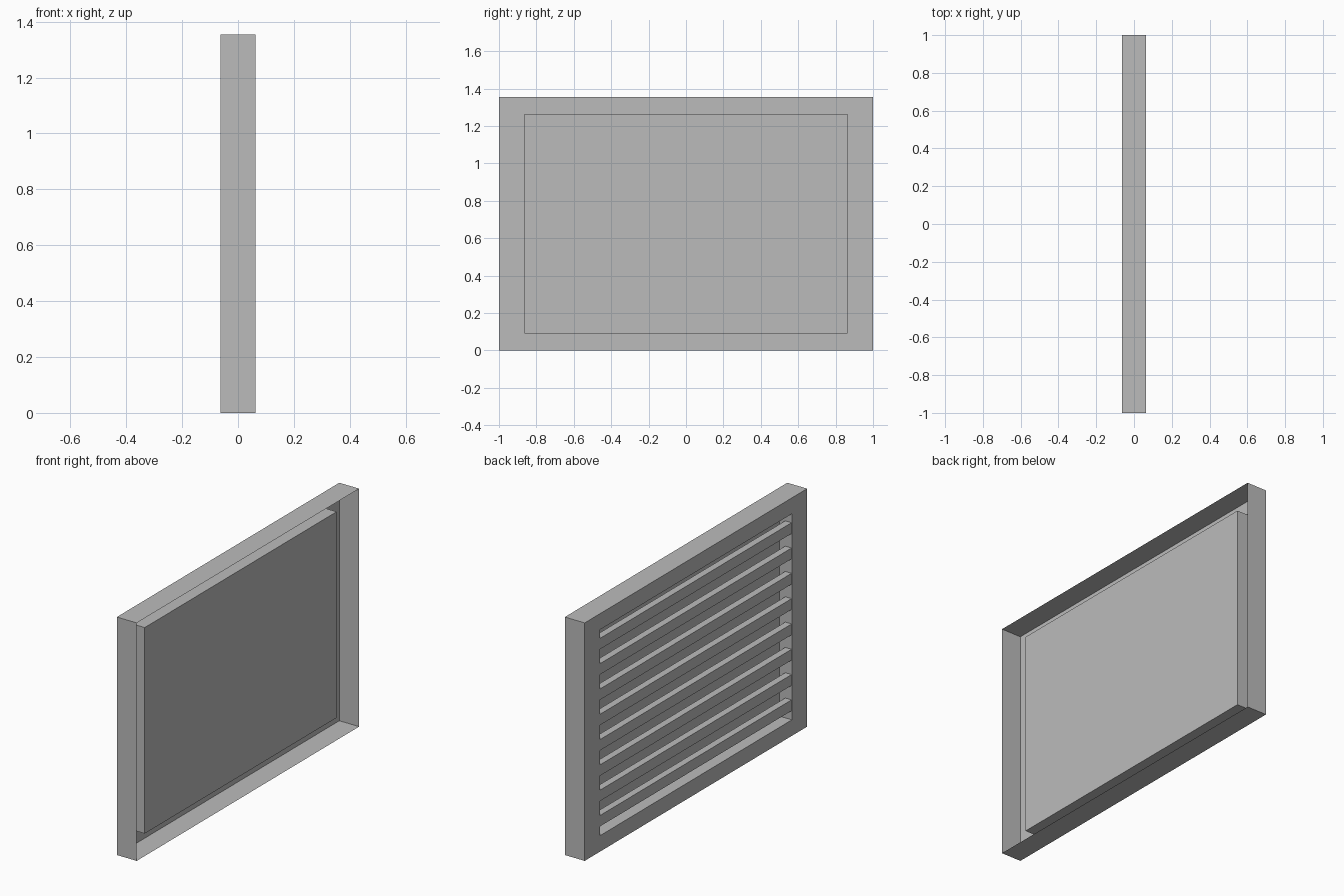
import bpy, bmesh
from mathutils import Matrix

cube = bpy.data.objects.get("Cube")
if cube:
    bpy.data.objects.remove(cube, do_unlink=True)

HALF_D, HEIGHT = 0.0625, 1.354          # frame half depth and height
IN_Y, BORDER = 0.863, 0.091             # opening half width and border height
PANEL_X = 0.017                         # depth of the closed panel
SLATS, PITCH = 8, 0.144
SLAT_D, SLAT_H = 0.04, 0.062

grey = bpy.data.materials.new("grey metal")
grey.use_nodes = True
colour = (0.5, 0.5, 0.5, 1)
grey.diffuse_color = colour
grey.node_tree.nodes["Principled BSDF"].inputs["Base Color"].default_value = colour


def add_object(name, bm):
    mesh = bpy.data.meshes.new(name)
    bm.to_mesh(mesh)
    bm.free()
    mesh.materials.append(grey)
    obj = bpy.data.objects.new(name, mesh)
    bpy.context.collection.objects.link(obj)
    return obj


def ring(bm, x, half_y, inset):
    low, high = inset, HEIGHT - inset
    corners = ((-half_y, low), (half_y, low), (half_y, high), (-half_y, high))
    return [bm.verts.new((x, y, z)) for y, z in corners]


# Sheet frame: outer rim, border, opening walls and closed panel
bm = bmesh.new()
rings = [ring(bm, HALF_D, 1, 0), ring(bm, -HALF_D, 1, 0),
         ring(bm, -HALF_D, IN_Y, BORDER), ring(bm, PANEL_X, IN_Y, BORDER)]
for a, b in zip(rings, rings[1:]):
    for i in range(4):
        j = (i + 1) % 4
        bm.faces.new((a[i], a[j], b[j], b[i]))
bm.faces.new(rings[-1])
bmesh.ops.recalc_face_normals(bm, faces=bm.faces)
add_object("vent_frame", bm)

# Horizontal slats across the opening
for n in range(SLATS):
    z = HEIGHT / 2 + (n - (SLATS - 1) / 2) * PITCH
    bm = bmesh.new()
    place = Matrix.Translation((-HALF_D + SLAT_D / 2 + 0.002, 0, z))
    bmesh.ops.create_cube(bm, size=1, matrix=place @ Matrix.Diagonal((SLAT_D, 2 * IN_Y, SLAT_H, 1)))
    add_object(f"slat_{n + 1}", bm)
